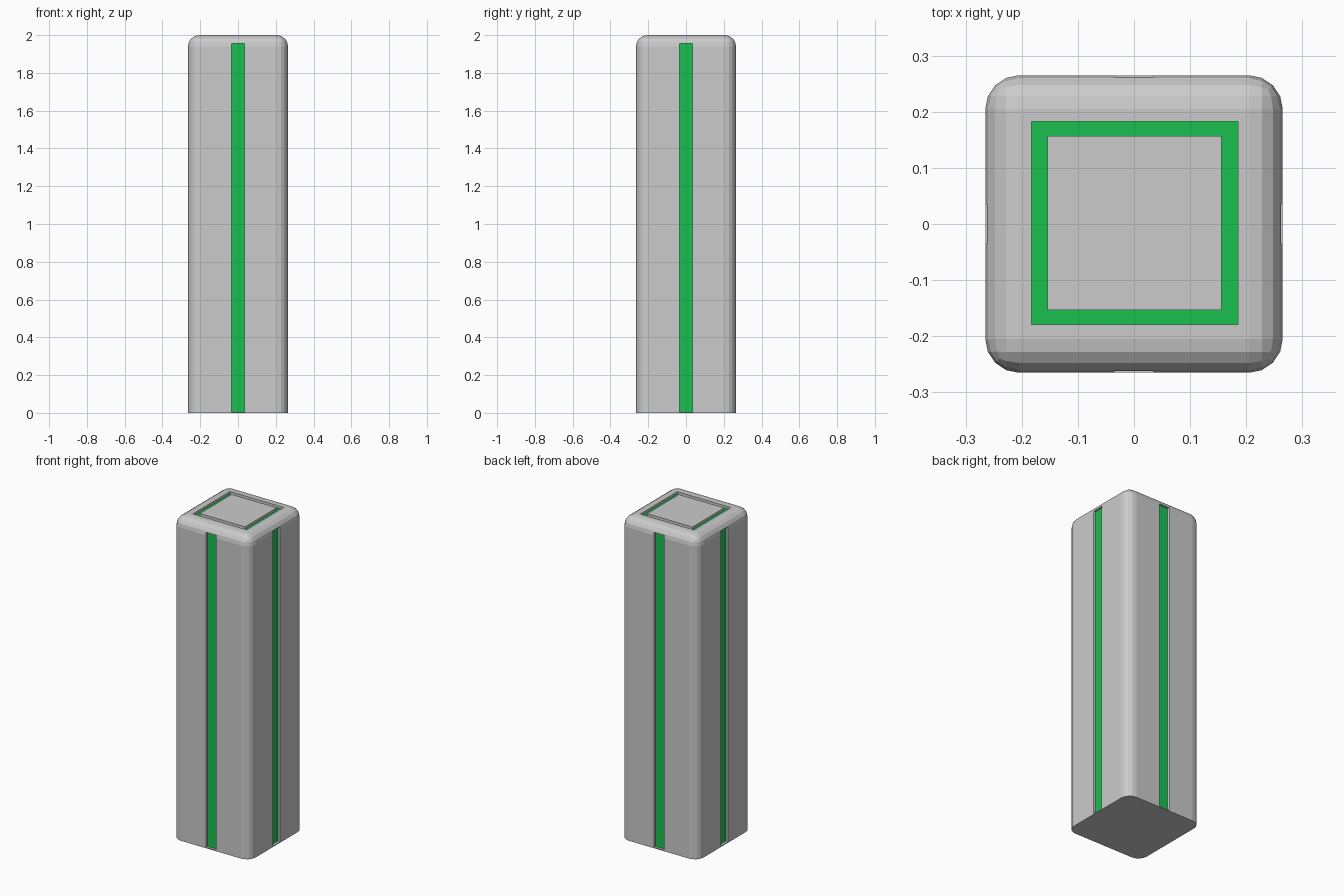
import bpy, bmesh
from math import pi
from mathutils import Matrix, Vector

if "Cube" in bpy.data.objects:
    bpy.data.objects.remove(bpy.data.objects["Cube"])

HALF, HEIGHT, ROUND = 0.265, 2.0, 0.06
SLOT_W, SLOT_Z0, SLOT_Z1 = 0.07, 0.006, 1.955
DEPTH, INLAY = 0.02, 0.005

green = bpy.data.materials.new("green")
green.diffuse_color = (0.01, 0.53, 0.08, 1)
green.use_nodes = True
green.node_tree.nodes["Principled BSDF"].inputs["Base Color"].default_value = green.diffuse_color


def finish(name, bm, mat=None):
    bmesh.ops.recalc_face_normals(bm, faces=bm.faces)
    mesh = bpy.data.meshes.new(name)
    bm.to_mesh(mesh)
    bm.free()
    ob = bpy.data.objects.new(name, mesh)
    bpy.context.collection.objects.link(ob)
    if mat:
        mesh.materials.append(mat)
    return ob


def add_box(bm, lo, hi, turn=0.0):
    lo, hi = Vector(lo), Vector(hi)
    m = (Matrix.Rotation(turn, 4, 'Z') @ Matrix.Translation((lo + hi) / 2)
         @ Matrix.Diagonal((*(hi - lo), 1)))
    return bmesh.ops.create_cube(bm, size=1, matrix=m)


def slots(y0, y1):
    # one upright strip per side, turned around the post
    bm = bmesh.new()
    for i in range(4):
        add_box(bm, (-SLOT_W / 2, y0, SLOT_Z0), (SLOT_W / 2, y1, SLOT_Z1), i * pi / 2)
    return bm


def ring(z0, z1):
    # square frame on the top
    bm = bmesh.new()
    cx, cy = 0.001, 0.002
    corners = [(-1, -1), (1, -1), (1, 1), (-1, 1)]
    outer = [bm.verts.new((cx + a * 0.184, cy + b * 0.181, z0)) for a, b in corners]
    inner = [bm.verts.new((cx + a * 0.155, cy + b * 0.155, z0)) for a, b in corners]
    faces = [bm.faces.new((outer[i], outer[(i + 1) % 4], inner[(i + 1) % 4], inner[i]))
             for i in range(4)]
    ext = bmesh.ops.extrude_face_region(bm, geom=faces, use_keep_orig=True)
    top = [g for g in ext["geom"] if isinstance(g, bmesh.types.BMVert)]
    bmesh.ops.translate(bm, verts=top, vec=(0, 0, z1 - z0))
    return bm


# post body, rounded everywhere except around the base
bm = bmesh.new()
add_box(bm, (-HALF, -HALF, 0), (HALF, HALF, HEIGHT))
edges = [e for e in bm.edges if max(v.co.z for v in e.verts) > 0.1]
bmesh.ops.bevel(bm, geom=edges, offset=ROUND, segments=4, profile=0.5,
                affect='EDGES', clamp_overlap=True)
body = finish("post_body", bm)

# recessed grooves
cutters = [finish("slot_cutter", slots(-HALF - 0.05, -HALF + DEPTH)),
           finish("ring_cutter", ring(HEIGHT - DEPTH, HEIGHT + 0.05))]
bpy.context.view_layer.objects.active = body
for c in cutters:
    c.hide_render = True
    mod = body.modifiers.new(c.name, 'BOOLEAN')
    mod.operation, mod.solver, mod.object = 'DIFFERENCE', 'EXACT', c
    bpy.ops.object.modifier_apply(modifier=mod.name)
    bpy.data.objects.remove(c)

# green inlays at the groove floors
finish("side_strips", slots(-HALF + DEPTH - INLAY, -HALF + DEPTH), green)
finish("top_frame", ring(HEIGHT - DEPTH, HEIGHT - DEPTH + INLAY), green)
